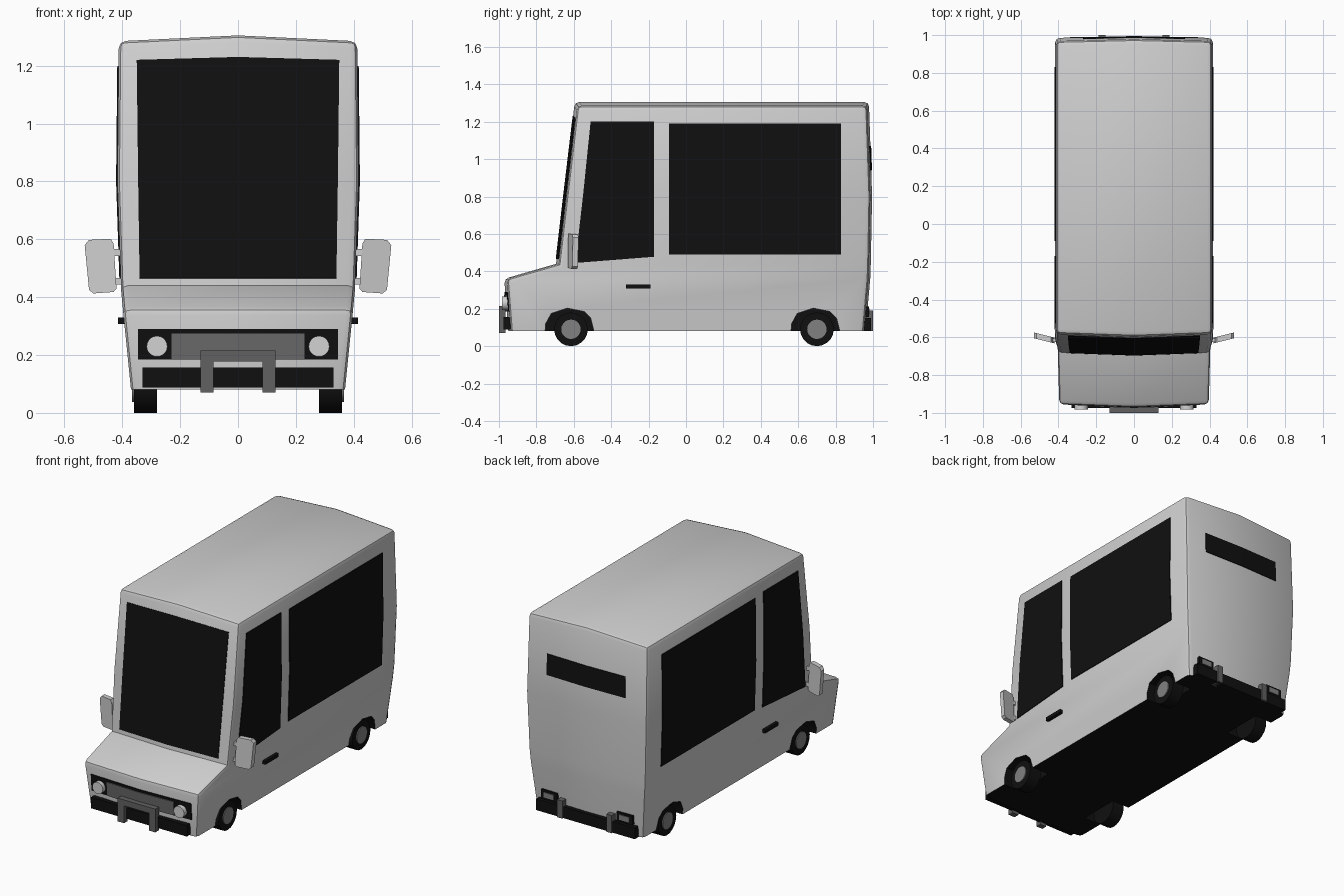
import bpy, bmesh
from math import radians, pi
from mathutils import Matrix

old = bpy.data.objects.get("Cube")
if old:
    bpy.data.objects.remove(old, do_unlink=True)


def material(name, v):
    m = bpy.data.materials.new(name)
    m.use_nodes = True
    colour = (v, v, v, 1)
    m.diffuse_color = colour
    node = next(n for n in m.node_tree.nodes if n.type == 'BSDF_PRINCIPLED')
    node.inputs["Base Color"].default_value = colour
    return m


PAINT = material("light grey paint", 0.62)
BLACK = material("black", 0.005)
GRILLE = material("grille grey", 0.15)
STEEL = material("steel grey", 0.12)
HUB = material("hub grey", 0.22)
LAMP = material("lamp grey", 0.65)


def finish(name, bm, *mats):
    bmesh.ops.recalc_face_normals(bm, faces=bm.faces)
    me = bpy.data.meshes.new(name)
    bm.to_mesh(me)
    bm.free()
    for m in mats:
        me.materials.append(m)
    ob = bpy.data.objects.new(name, me)
    bpy.context.collection.objects.link(ob)
    return ob


def activate(ob):
    bpy.ops.object.select_all(action='DESELECT')
    ob.select_set(True)
    bpy.context.view_layer.objects.active = ob


def smooth(ob):
    activate(ob)
    bpy.ops.object.shade_smooth_by_angle(angle=radians(35))


def prism(name, pts, a, b, place, *mats):
    """Extrude a 2D outline from depth a to b; place maps (u, v, depth) to xyz."""
    bm = bmesh.new()
    near = [bm.verts.new(place(u, v, a)) for u, v in pts]
    far = [bm.verts.new(place(u, v, b)) for u, v in pts]
    bm.faces.new(near)
    bm.faces.new(far)
    n = len(pts)
    for i in range(n):
        j = (i + 1) % n
        bm.faces.new((near[i], near[j], far[j], far[i]))
    return finish(name, bm, *mats)


def box(name, x, y, z, mat):
    """Box from (min, max) pairs."""
    outline = [(x[0], z[0]), (x[1], z[0]), (x[1], z[1]), (x[0], z[1])]
    return prism(name, outline, y[0], y[1], lambda u, v, d: (u, d, v), mat)


def disc(name, centre, radius, depth, axis, mat, sides=20):
    bm = bmesh.new()
    bmesh.ops.create_cone(bm, cap_ends=True, segments=sides, radius1=radius,
                          radius2=radius, depth=depth,
                          matrix=Matrix.Translation(centre) @ Matrix.Rotation(pi / 2, 4, axis))
    ob = finish(name, bm, mat)
    smooth(ob)


def plate(name, rows, mat, thick=0.009):
    """Thin sheet through rows of points, centred on the body surface."""
    bm = bmesh.new()
    grid = [[bm.verts.new(p) for p in row] for row in rows]
    for r0, r1 in zip(grid, grid[1:]):
        for i in range(len(r0) - 1):
            bm.faces.new((r0[i], r0[i + 1], r1[i + 1], r1[i]))
    ob = finish(name, bm, mat)
    mod = ob.modifiers.new("thickness", 'SOLIDIFY')
    mod.thickness, mod.offset = thick, 0
    return ob


# Body levels: height, half width, front y, back y
LEVELS = [(0.08, 0.370, -0.935, 0.950), (0.36, 0.398, -0.957, 0.975),
          (0.44, 0.405, -0.680, 0.978), (0.80, 0.417, -0.638, 0.985),
          (1.285, 0.412, -0.580, 0.968)]
BOW_FRONT, BOW_BACK = 0.015, 0.010


def at(z):
    """Half width, front y and back y of the body at height z."""
    for lo, hi in zip(LEVELS, LEVELS[1:]):
        if z <= hi[0]:
            t = (z - lo[0]) / (hi[0] - lo[0])
            return [p + t * (q - p) for p, q in zip(lo[1:], hi[1:])]
    return LEVELS[-1][1:]


def on_front(x, z):
    w, f, b = at(z)
    return (x, f - BOW_FRONT * (1 - abs(x) / w), z)


def on_back(x, z):
    w, f, b = at(z)
    return (x, b + BOW_BACK * (1 - abs(x) / w), z)


# Body shell: stacked outlines with a ridged roof
bm = bmesh.new()
rings = []
for z, w, f, b in LEVELS:
    top = 0.02 if z == LEVELS[-1][0] else 0
    rings.append([bm.verts.new(p) for p in (
        (-w, f, z), (0, f - BOW_FRONT, z + top), (w, f, z),
        (w, b, z), (0, b + BOW_BACK, z + top), (-w, b, z))])
for r0, r1 in zip(rings, rings[1:]):
    for i in range(6):
        j = (i + 1) % 6
        bm.faces.new((r0[i], r0[j], r1[j], r1[i]))
roof = rings[-1]
bm.faces.new((roof[0], roof[1], roof[4], roof[5]))
bm.faces.new((roof[1], roof[2], roof[3], roof[4]))
bm.faces.new(rings[0])
soft = [(r0[i], r1[i]) for r0, r1 in zip(rings, rings[1:]) for i in (0, 2, 3, 5)]
soft += [(roof[i], roof[(i + 1) % 6]) for i in range(6)]
soft += [(rings[1][0], rings[1][1]), (rings[1][1], rings[1][2])]
bmesh.ops.bevel(bm, geom=[bm.edges.get(p) for p in soft], offset=0.024,
                segments=2, profile=0.5, affect='EDGES')
bmesh.ops.recalc_face_normals(bm, faces=bm.faces)
for face in bm.faces:
    face.material_index = int(face.normal.z < -0.7)
body = finish("body", bm, PAINT, BLACK)

# Wheel arches cut from the body, with black linings
ARCH = [(-0.145, 0.0), (-0.135, 0.12), (-0.105, 0.175), (-0.02, 0.203),
        (0.07, 0.185), (0.105, 0.15), (0.125, 0.07), (0.125, 0.0)]
AXLES = {"front": -0.615, "rear": 0.70}
for axle in AXLES.values():
    for s in (1, -1):
        cutter = prism("arch_cutter", ARCH, 0.25, 0.5,
                       lambda u, v, d: (s * d, axle + u, v), PAINT, BLACK)
        cutter.hide_render = True
        for p in cutter.data.polygons:
            p.material_index = 1
        mod = body.modifiers.new("arch", 'BOOLEAN')
        mod.operation, mod.solver, mod.object = 'DIFFERENCE', 'EXACT', cutter
        activate(body)
        bpy.ops.object.modifier_apply(modifier=mod.name)
        bpy.data.objects.remove(cutter, do_unlink=True)
smooth(body)

# Windscreen and rear window
plate("windscreen", [[on_front(x, z + (0.01 if x == 0 and z > 1 else 0)) for x in (-w, 0, w)]
                     for z, w in ((0.465, 0.34), (0.8, 0.345), (1.22, 0.35))], BLACK)
plate("rear_window", [[on_back(x, z) for x in (-0.27, 0, 0.27)] for z in (0.94, 1.07)], BLACK)

# Front panel, grille and bumpers
plate("lamp_panel", [[on_front(x, z) for x in (-0.345, 0, 0.345)] for z in (0.185, 0.29)], BLACK)
plate("grille", [[on_front(x, z) for x in (-0.23, 0, 0.23)] for z in (0.187, 0.275)], GRILLE, 0.018)
box("front_bumper", (-0.33, 0.33), (-0.975, -0.93), (0.088, 0.157), BLACK)
box("rear_bumper", (-0.34, 0.34), (0.94, 0.99), (0.08, 0.15), BLACK)
half = [(0.13, 0.07), (0.13, 0.215), (-0.13, 0.215), (-0.13, 0.07)]
inner = [(-0.085, 0.07), (-0.085, 0.178), (0.085, 0.178), (0.085, 0.07)]
prism("bull_bar", half + inner, -1.0, -0.965, lambda u, v, d: (u, d, v), STEEL)

for s, side in ((1, "left"), (-1, "right")):
    def span(a, b):
        return sorted((s * a, s * b))

    # Side windows
    def glass(z, y0, y1):
        return [(s * at(z)[0], y, z) for y in (y0, y1)]
    plate(side + "_door_window", [
        [(s * at(0.445)[0], -0.592, 0.445), (s * at(0.478)[0], -0.17, 0.478)],
        glass(0.8, -0.551, -0.17), glass(1.2, -0.51, -0.17)], BLACK)
    plate(side + "_cabin_window", [glass(z, -0.09, 0.83) for z in (0.49, 0.8, 1.19)], BLACK)

    # Door handle
    box(side + "_door_handle", span(0.38, 0.414), (-0.32, -0.19), (0.308, 0.33), BLACK)

    # Door mirror, swept back towards its tip, on two arms
    shape = [(0.42, 0.43), (0.43, 0.418), (0.50, 0.413), (0.515, 0.425),
             (0.53, 0.58), (0.515, 0.598), (0.44, 0.602), (0.43, 0.585)]
    prism(side + "_mirror", shape, -0.632, -0.602,
          lambda u, v, d: (s * u, d + 0.25 * (u - 0.42), v), PAINT)
    for z in (0.455, 0.555):
        box(side + "_mirror_arm", span(0.385, 0.44), (-0.625, -0.605), (z - 0.012, z + 0.012), PAINT)

    # Lamps and rear guards
    disc(side + "_headlight", (s * 0.28, -0.968, 0.23), 0.036, 0.03, 'X', LAMP)
    box(side + "_tail_light_frame", span(0.205, 0.315), (0.94, 0.978), (0.155, 0.212), BLACK)
    box(side + "_tail_light", span(0.225, 0.295), (0.95, 0.982), (0.168, 0.2), HUB)
    box(side + "_rear_guard", span(0.152, 0.188), (0.94, 1.0), (0.08, 0.19), STEEL)

    # Wheels
    for end, y in AXLES.items():
        disc(f"{end}_{side}_tyre", (s * 0.32, y, 0.09), 0.09, 0.08, 'Y', BLACK)
        disc(f"{end}_{side}_hub", (s * 0.335, y, 0.09), 0.052, 0.062, 'Y', HUB)
